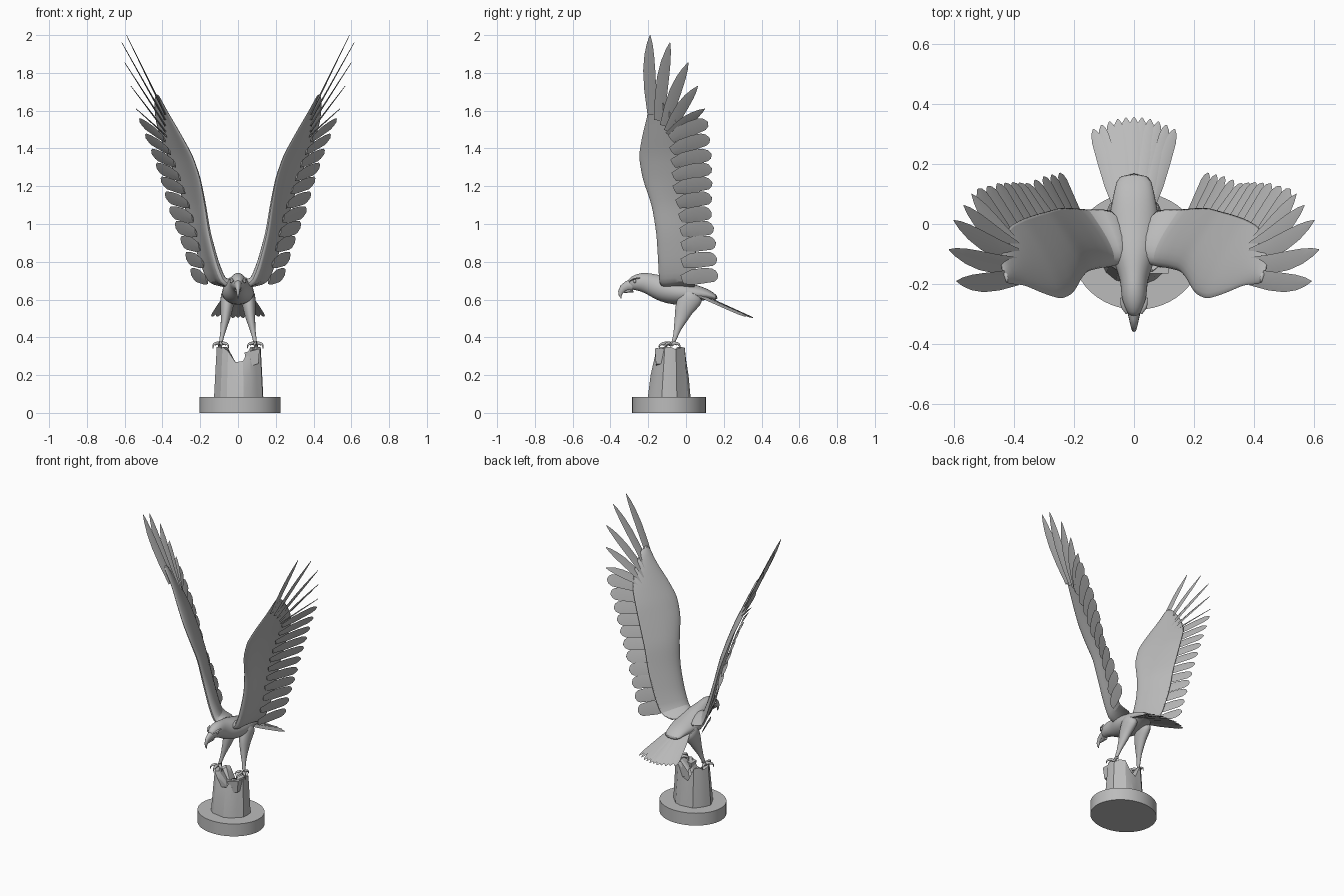
import bpy, bmesh, math
from mathutils import Vector as V

cube = bpy.data.objects.get("Cube")
if cube:
    bpy.data.objects.remove(cube, do_unlink=True)

grey = bpy.data.materials.new("stone_grey")
grey.use_nodes = True
grey.diffuse_color = (0.5, 0.5, 0.5, 1)
grey.node_tree.nodes["Principled BSDF"].inputs["Base Color"].default_value = (0.5, 0.5, 0.5, 1)


def finish(bm, name, mirror=False, subsurf=0, angle=35):
    """Turn a bmesh into a named object with shading and modifiers."""
    bmesh.ops.recalc_face_normals(bm, faces=bm.faces[:])
    mesh = bpy.data.meshes.new(name)
    bm.to_mesh(mesh)
    bm.free()
    mesh.materials.append(grey)
    obj = bpy.data.objects.new(name, mesh)
    bpy.context.collection.objects.link(obj)
    bpy.ops.object.select_all(action="DESELECT")
    obj.select_set(True)
    bpy.context.view_layer.objects.active = obj
    if angle:
        bpy.ops.object.shade_smooth_by_angle(angle=math.radians(angle))
    if subsurf:
        mod = obj.modifiers.new("smooth", "SUBSURF")
        mod.levels = mod.render_levels = subsurf
    if mirror:
        obj.modifiers.new("mirror", "MIRROR")
    return obj


def loft(bm, rings):
    """Skin a list of equal closed rings and cap both ends."""
    rows = [[bm.verts.new(p) for p in ring] for ring in rings]
    n = len(rows[0])
    for a, b in zip(rows, rows[1:]):
        for i in range(n):
            j = (i + 1) % n
            bm.faces.new((a[i], a[j], b[j], b[i]))
    bm.faces.new(rows[0])
    bm.faces.new(rows[-1])


def tube(bm, path, ref, n=10):
    """Elliptical tube through (point, half width, half height) stations."""
    rings = []
    for i, (p, w, h) in enumerate(path):
        before, after = path[max(i - 1, 0)][0], path[min(i + 1, len(path) - 1)][0]
        tan = (V(after) - V(before)).normalized()
        side = (V(ref) - tan * tan.dot(V(ref))).normalized()
        up = side.cross(tan)
        rings.append([V(p) + side * w * math.cos(k * math.tau / n)
                      + up * h * math.sin(k * math.tau / n) for k in range(n)])
    loft(bm, rings)


def along(points, t):
    """Point at fraction t of an evenly spaced polyline."""
    s = min(max(t, 0), 1) * (len(points) - 1)
    i = min(int(s), len(points) - 2)
    return V(points[i]).lerp(V(points[i + 1]), s - i)


def feather(bm, base, tip, width, side, bend=0.0, blunt=True):
    """Thin blade with a raised shaft and a rounded or pointed tip."""
    base, tip, side = V(base), V(tip), V(side).normalized()
    shape = ((0, .6), (.3, 1), (.6, 1), (.85, .9), (.95, .6), (1, .12)) if blunt else \
            ((0, .9), (.3, 1), (.55, 1), (.75, .8), (.9, .45), (1, .05))
    path = [(base.lerp(tip, t) + side * bend * math.sin(math.pi * t),
             width / 2 * w, .005 * (1 - .7 * t)) for t, w in shape]
    tube(bm, path, side, 4)


# Round plinth
bm = bmesh.new()
bmesh.ops.create_cone(bm, cap_ends=True, segments=48, radius1=1, radius2=1, depth=1)
for v in bm.verts:
    v.co = V((v.co.x * .215 + .01, v.co.y * .195 - .09, (v.co.z + .5) * .085))
finish(bm, "plinth")

# Split tree stump with a valley between two peaks
bm = bmesh.new()
N = 18
rings = []
for rx, ry, z, cy in ((.128, .113, .08, -.088), (.122, .1, .2, -.086), (.114, .084, None, -.082),
                      (.085, .06, None, -.082), (.03, .025, None, -.082)):
    ring = []
    for k in range(N):
        a = k * math.tau / N
        rough = 1 + .04 * math.sin(k * 2.3)
        x, y = rx * rough * math.cos(a) + .006, ry * rough * math.sin(a) + cy
        top = .235 + .115 * min(1, abs(x - .005) / .062) - .015 * (math.sin(k * 1.7) > .6)
        ring.append(V((x, y, top if z is None else z)))
    rings.append(ring)
loft(bm, rings)
finish(bm, "stump", angle=20)

# Broken ledge on the front of the stump
bm = bmesh.new()
bmesh.ops.create_cube(bm, size=1)
for v in bm.verts:
    taper = .8 if v.co.z < 0 else 1.0
    v.co = V((.075 + v.co.x * .08 * taper, -.135 + v.co.y * .06 * taper,
              .29 + v.co.z * .08 + v.co.x * .02))
finish(bm, "stump_ledge", angle=0)

# Body, neck and head
bm = bmesh.new()
spine = ((-.302, .676, .016, .024), (-.285, .684, .029, .036), (-.255, .692, .041, .047),
         (-.22, .691, .044, .054), (-.185, .68, .047, .058), (-.14, .664, .062, .068),
         (-.09, .648, .083, .072), (-.02, .632, .09, .066), (.05, .632, .08, .047),
         (.11, .63, .066, .03), (.17, .605, .055, .012))
tube(bm, [((0, y, z), w, h) for y, z, w, h in spine], (1, 0, 0), 16)
finish(bm, "body", subsurf=1, angle=60)

# Hooked beak
bm = bmesh.new()
beak = ((-.285, .676, .024, .03), (-.31, .672, .018, .027), (-.332, .66, .013, .021),
        (-.346, .64, .009, .014), (-.348, .622, .006, .008), (-.343, .606, .002, .002))
tube(bm, [((0, y, z), w, h) for y, z, w, h in beak], (1, 0, 0), 12)
tube(bm, [((0, -.28, .65), .018, .012), ((0, -.31, .645), .012, .009),
          ((0, -.328, .638), .005, .004)], (1, 0, 0), 8)
finish(bm, "beak", angle=60)

# Eyes under heavy brows
bm = bmesh.new()
ball = bmesh.ops.create_uvsphere(bm, u_segments=12, v_segments=8, radius=.009)
bmesh.ops.translate(bm, verts=ball["verts"], vec=(.034, -.272, .697))
tube(bm, [((.024, -.298, .698), .004, .003), ((.037, -.275, .71), .007, .005),
          ((.043, -.245, .714), .003, .003)], (1, 0, 0), 6)
finish(bm, "eyes_and_brows", mirror=True, angle=60)

# Fanned tail
bm = bmesh.new()
for i in range(-5, 6):
    t = i / 5
    feather(bm, (.055 * t, .05, .64 - .01 * t * t - .002 * (i % 2)),
            (.135 * t, .355 - .04 * t * t, .505 + .008 * t * t - .003 * (i % 2)),
            .04, (1, -.3 * t, -.25 * t))
finish(bm, "tail_feathers")

# Feathered thighs and shanks
bm = bmesh.new()
leg = ((.052, .04, .64, .04, .065), (.055, .02, .60, .04, .068), (.06, -.012, .55, .034, .052),
       (.066, -.025, .5, .026, .037), (.076, -.045, .45, .017, .021),
       (.085, -.055, .405, .011, .012), (.093, -.072, .365, .011, .011))
tube(bm, [((x, y, z), w, h) for x, y, z, w, h in leg], (1, 0, 0), 12)
finish(bm, "legs", mirror=True, subsurf=1, angle=60)

# Gripping toes with curved talons
bm = bmesh.new()
for angle, reach in ((-150, .045), (-95, .058), (-40, .045), (80, .042)):
    d = V((math.cos(math.radians(angle)), math.sin(math.radians(angle)), 0))
    ankle = V((.094, -.078, .36))
    steps = ((0, 0, .01), (.4, .01, .009), (.75, .006, .009), (.95, .004, .006),
             (1.1, -.006, .004), (1.12, -.02, .001))
    tube(bm, [(ankle + d * reach * s + V((0, 0, z)), r, r) for s, z, r in steps],
         d.cross(V((0, 0, 1))), 8)
finish(bm, "feet", mirror=True, angle=60)

# Wing blade: leading and trailing edge of the covered part
lead = [(.025, -.13, .675), (.075, -.145, .695), (.112, -.15, .79), (.153, -.16, .95),
        (.175, -.185, 1.1), (.2, -.235, 1.24), (.24, -.255, 1.36), (.3, -.235, 1.47),
        (.365, -.205, 1.58), (.43, -.2, 1.69)]
trail = [(.05, .05, .66), (.16, .05, .685), (.205, .055, .80), (.25, .055, .95),
         (.285, .045, 1.1), (.325, .035, 1.22), (.37, .02, 1.35), (.415, -.005, 1.46),
         (.44, -.06, 1.56), (.445, -.15, 1.68)]
profile = ((.05, .7), (.2, 1), (.45, .7), (.75, .3))
bm = bmesh.new()
rings = []
STEPS = 18
for s in range(STEPS + 1):
    t = s / STEPS
    a, b = along(lead, t), along(trail, t)
    span = along(lead, t + .06) - along(lead, t - .06)
    dorsal = span.cross(b - a).normalized()
    thick = .024 * (1 - t) + .005

    def at(c, off):
        return a.lerp(b, c) + dorsal * (off * thick + .014 * math.sin(math.pi * c))
    rings.append([at(0, 0)] + [at(c, h) for c, h in profile] + [at(1, .1), at(1, -.1)]
                 + [at(c, -h) for c, h in reversed(profile)])
loft(bm, rings)
finish(bm, "wing_blades", mirror=True, subsurf=1, angle=50)

# Flight feathers along the trailing edge
bm = bmesh.new()
bases = [(.165, -.02, .705), (.205, -.02, .88), (.24, -.03, 1.03), (.285, -.06, 1.18),
         (.335, -.07, 1.32), (.39, -.08, 1.45)]
tips = [(.247, .17, .73), (.3, .158, .9), (.36, .135, 1.06), (.405, .138, 1.22),
        (.455, .134, 1.37), (.52, .115, 1.54)]
SECONDARIES = 11
for i in range(SECONDARIES):
    t = i / (SECONDARIES - 1)
    span = along(bases, t + .1) - along(bases, t - .1)
    feather(bm, along(bases, t), along(tips, t), .086,
            span.normalized() + V((.2, 0, 0)), bend=.008)

# Long spread feathers at the wing tip
for base, tip in (((.385, -.085, 1.47), (.54, .1, 1.61)), ((.385, -.09, 1.49), (.567, .062, 1.73)),
                  ((.385, -.11, 1.52), (.6, .012, 1.855)), ((.385, -.14, 1.55), (.615, -.085, 1.96)),
                  ((.385, -.175, 1.58), (.59, -.19, 2.0))):
    feather(bm, base, tip, .064, (.12, -1, .2), bend=.012, blunt=False)
finish(bm, "flight_feathers", mirror=True)
